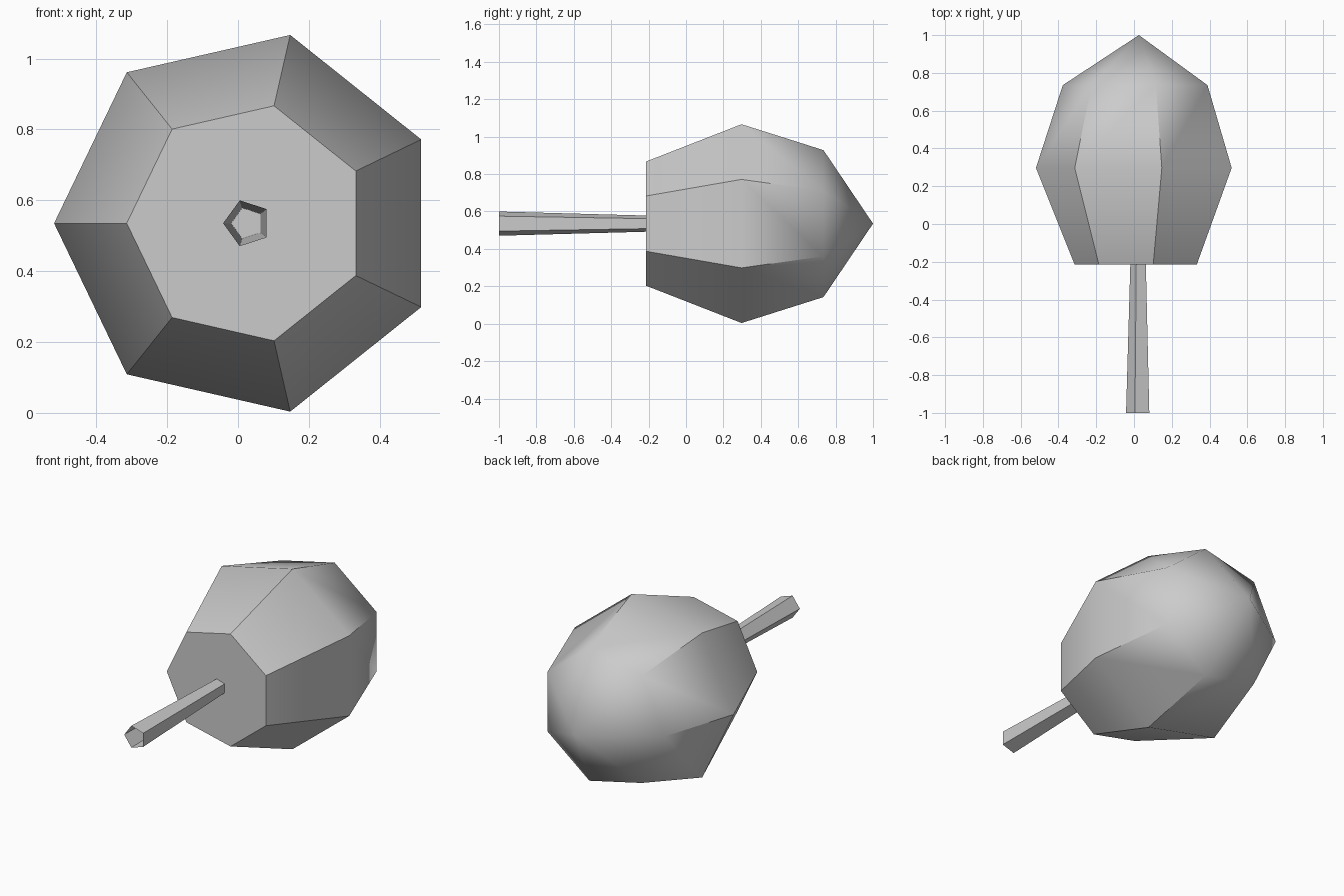
import bpy
import math

cube = bpy.data.objects.get("Cube")
if cube:
    bpy.data.objects.remove(cube, do_unlink=True)

GREY = (0.6, 0.6, 0.6, 1.0)
grey = bpy.data.materials.new("plain grey")
grey.use_nodes = True
grey.diffuse_color = GREY
grey.node_tree.nodes["Principled BSDF"].inputs["Base Color"].default_value = GREY

CX, CZ = 0.026, 0.535


def loft(name, sides, rings, tip=None, cap=False):
    """Polygon rings (y, radius) along y, one corner facing -x."""
    verts, faces = [], []
    for y, r in rings:
        for i in range(sides):
            a = math.pi - 2 * math.pi * i / sides
            verts.append((CX + r * math.cos(a), y, CZ + r * math.sin(a)))
    for k in range(len(rings) - 1):
        for i in range(sides):
            j = (i + 1) % sides
            a, b = k * sides, (k + 1) * sides
            faces.append((a + i, b + i, b + j, a + j))
    if cap:
        faces.append(tuple(range(sides)))
    if tip is not None:
        last = (len(rings) - 1) * sides
        verts.append((CX, tip, CZ))
        for i in range(sides):
            faces.append((last + i, len(verts) - 1, last + (i + 1) % sides))
    mesh = bpy.data.meshes.new(name)
    mesh.from_pydata(verts, [], faces)
    mesh.materials.append(grey)
    mesh.update()
    obj = bpy.data.objects.new(name, mesh)
    bpy.context.collection.objects.link(obj)
    bpy.ops.object.select_all(action="DESELECT")
    obj.select_set(True)
    bpy.context.view_layer.objects.active = obj
    bpy.ops.object.shade_smooth_by_angle(angle=math.radians(43))
    return obj


# Seven-sided head: flat front, bulging middle, pointed back
loft("head", 7, [(-0.215, 0.34), (0.297, 0.545), (0.735, 0.403)], tip=1.0, cap=True)

# Five-sided hollow stem, open at the front and flaring outward
loft("stem", 5, [(-1.0, 0.068), (-0.215, 0.0455)])
